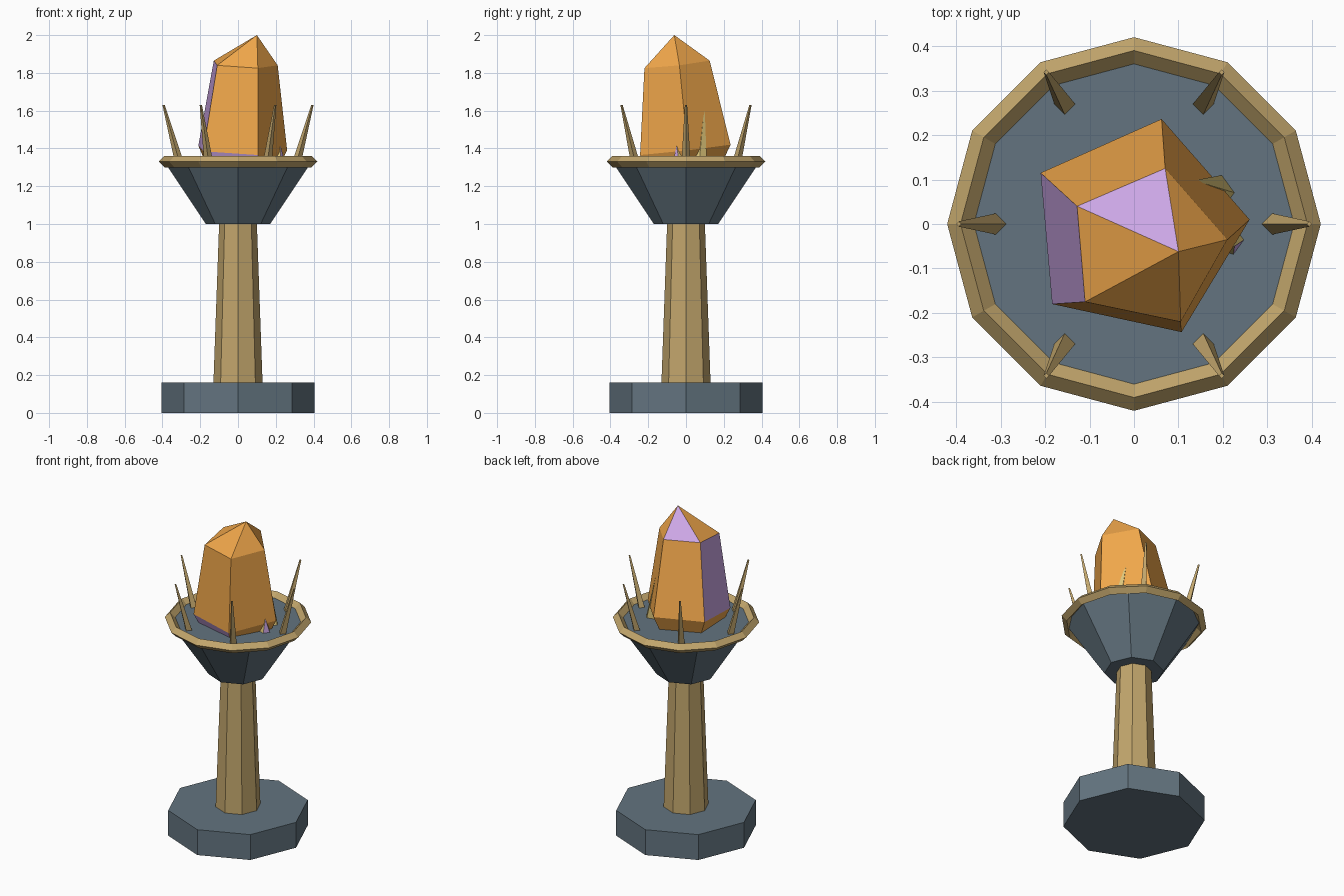
import bpy, bmesh
from math import cos, sin, pi
from mathutils import Vector

if "Cube" in bpy.data.objects:
    bpy.data.objects.remove(bpy.data.objects["Cube"])


def material(name, color):
    m = bpy.data.materials.new(name)
    m.diffuse_color = (*color, 1)
    m.use_nodes = True
    m.node_tree.nodes["Principled BSDF"].inputs["Base Color"].default_value = m.diffuse_color
    return m


STONE = material("slate_stone", (0.125, 0.175, 0.214))
GOLD = material("old_gold", (0.54, 0.38, 0.15))
AMBER = material("amber", (0.88, 0.39, 0.07))
VIOLET = material("violet", (0.60, 0.38, 0.78))
PALE = material("pale_gold", (0.75, 0.58, 0.20))


def ring(n, r, center):
    return [Vector(center) + Vector((r * cos(2 * pi * i / n), r * sin(2 * pi * i / n), 0))
            for i in range(n)]


def loft(name, rings, mats, apex=None, accents=()):
    """Skin rings bottom to top; accents are (band, side) faces given the second material."""
    bm = bmesh.new()
    loops = [[bm.verts.new(p) for p in r] for r in rings]
    n = len(loops[0])
    bm.faces.new(loops[0][::-1])
    for b in range(len(loops) - 1):
        lo, hi = loops[b], loops[b + 1]
        for i in range(n):
            j = (i + 1) % n
            f = bm.faces.new((lo[i], lo[j], hi[j], hi[i]))
            f.material_index = int((b, i) in accents)
    if apex:
        tip, top = bm.verts.new(apex), loops[-1]
        for i in range(n):
            f = bm.faces.new((top[i], top[(i + 1) % n], tip))
            f.material_index = int((len(loops) - 1, i) in accents)
    else:
        bm.faces.new(loops[-1])
    bmesh.ops.recalc_face_normals(bm, faces=bm.faces)
    mesh = bpy.data.meshes.new(name)
    bm.to_mesh(mesh)
    bm.free()
    for m in mats:
        mesh.materials.append(m)
    obj = bpy.data.objects.new(name, mesh)
    bpy.context.collection.objects.link(obj)
    return obj


# Octagonal base, tapered column and flared bowl
loft("base", [ring(8, 0.405, (0, 0, z)) for z in (0, 0.16)], [STONE])
loft("column", [ring(8, 0.13, (0, 0, 0.16)), ring(8, 0.10, (0, 0, 1.0))], [GOLD])
loft("bowl", [ring(8, 0.17, (0, 0, 1.0)), ring(8, 0.39, (0, 0, 1.33))], [STONE])

# Twelve-sided rim with a diamond section
bpy.ops.mesh.primitive_torus_add(major_segments=12, minor_segments=4, major_radius=0.39,
                                 minor_radius=0.03, location=(0, 0, 1.33))
rim = bpy.context.object
rim.name = "bowl_rim"
rim.data.materials.append(GOLD)

# Six outward leaning prongs
for k in range(6):
    c, s = cos(k * pi / 3), sin(k * pi / 3)
    loft(f"prong_{k + 1}", [ring(4, 0.024, (0.31 * c, 0.31 * s, 1.325)),
                            ring(4, 0.006, (0.394 * c, 0.394 * s, 1.63))], [GOLD])

# Large leaning five-sided crystal, with violet facets
belly = [Vector(p) for p in ((0.26, 0.01, 1.39), (0.062, 0.236, 1.42), (-0.21, 0.115, 1.415),
                             (-0.184, -0.18, 1.385), (0.107, -0.243, 1.365))]
shoulder = [(0.21, -0.035, 1.84), (0.07, 0.125, 1.865), (-0.128, 0.04, 1.865),
            (-0.11, -0.175, 1.84), (0.105, -0.22, 1.825)]
foot = [Vector((p.x * 0.72, p.y * 0.72, p.z - 0.14)) for p in belly]
loft("large_crystal", [foot, belly, shoulder], [AMBER, VIOLET], apex=(0.10, -0.062, 2.0),
     accents={(0, 3), (1, 2), (2, 1)})

# Two small shards beside the crystal
loft("tall_shard", [ring(5, 0.042, (0.185, 0.07, 1.325))], [PALE], apex=(0.135, 0.098, 1.64))
loft("short_shard", [ring(5, 0.036, (0.212, -0.035, 1.325))], [PALE, VIOLET],
     apex=(0.226, -0.05, 1.415), accents={(0, 4)})
